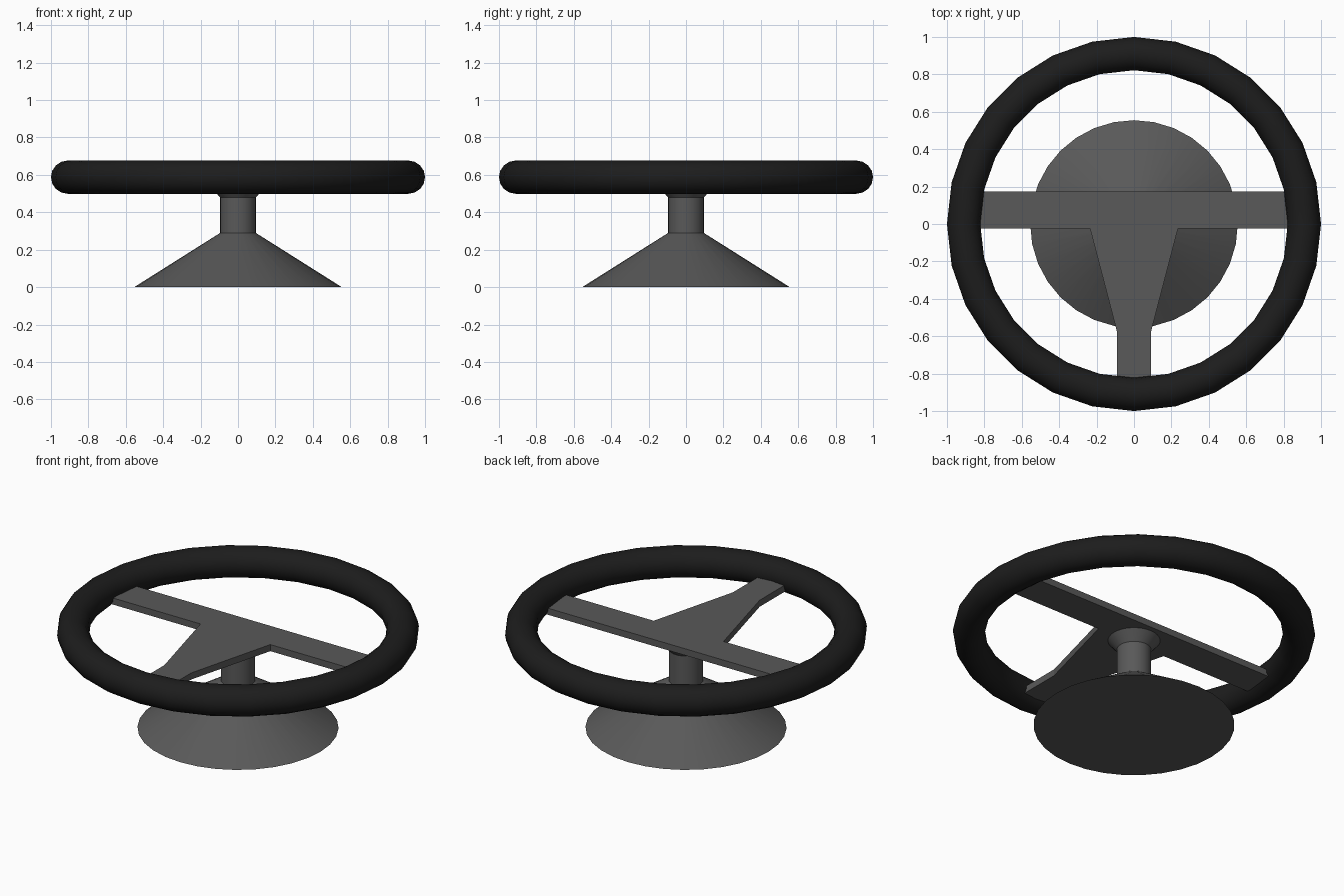
import bpy, bmesh
from math import radians, sin, cos, tau

if "Cube" in bpy.data.objects:
    bpy.data.objects.remove(bpy.data.objects["Cube"])


def material(name, value):
    m = bpy.data.materials.new(name)
    m.diffuse_color = (value, value, value, 1)
    m.use_nodes = True
    m.node_tree.nodes["Principled BSDF"].inputs["Base Color"].default_value = m.diffuse_color
    return m


grey = material("dark_grey", 0.1)
black = material("black_grip", 0.012)


def finish(obj, mat, angle=None):
    obj.data.materials.append(mat)
    if angle:
        bpy.ops.object.select_all(action='DESELECT')
        obj.select_set(True)
        bpy.context.view_layer.objects.active = obj
        bpy.ops.object.shade_smooth_by_angle(angle=radians(angle))


def mesh_object(name, bm):
    bmesh.ops.recalc_face_normals(bm, faces=bm.faces)
    me = bpy.data.meshes.new(name)
    bm.to_mesh(me)
    bm.free()
    obj = bpy.data.objects.new(name, me)
    bpy.context.collection.objects.link(obj)
    return obj


def lathe(name, profile, sides):
    bm = bmesh.new()
    rings = [[bm.verts.new((r * cos(tau * i / sides), r * sin(tau * i / sides), z))
              for i in range(sides)] for r, z in profile]
    for a, b in zip(rings, rings[1:]):
        for i in range(sides):
            j = (i + 1) % sides
            bm.faces.new((a[i], a[j], b[j], b[i]))
    bm.faces.new(rings[0])
    bm.faces.new(rings[-1])
    return mesh_object(name, bm)


# Grip rim
bpy.ops.mesh.primitive_torus_add(major_segments=28, minor_segments=16,
                                 major_radius=0.911, minor_radius=0.089,
                                 location=(0, 0, 0.588))
rim = bpy.context.object
rim.name = "grip_rim"
finish(rim, black, 50)

# T-shaped spoke plate: right half outline, mirrored, then extruded
half = [(0.89, 0.175), (0.89, -0.025), (0.235, -0.025), (0.095, -0.56), (0.09, -0.58), (0.09, -0.89)]
outline = half + [(-x, y) for x, y in reversed(half)]
bm = bmesh.new()
face = bm.faces.new([bm.verts.new((x, y, 0.537)) for x, y in outline])
ext = bmesh.ops.extrude_face_region(bm, geom=[face])
bmesh.ops.translate(bm, vec=(0, 0, 0.04),
                    verts=[v for v in ext["geom"] if isinstance(v, bmesh.types.BMVert)])
finish(mesh_object("spoke_plate", bm), grey)

# Conical base, column and flared collar in one turned profile
stand = lathe("column_and_base",
              [(0.555, 0), (0.095, 0.29), (0.095, 0.478), (0.147, 0.54)], 32)
finish(stand, grey, 30)
